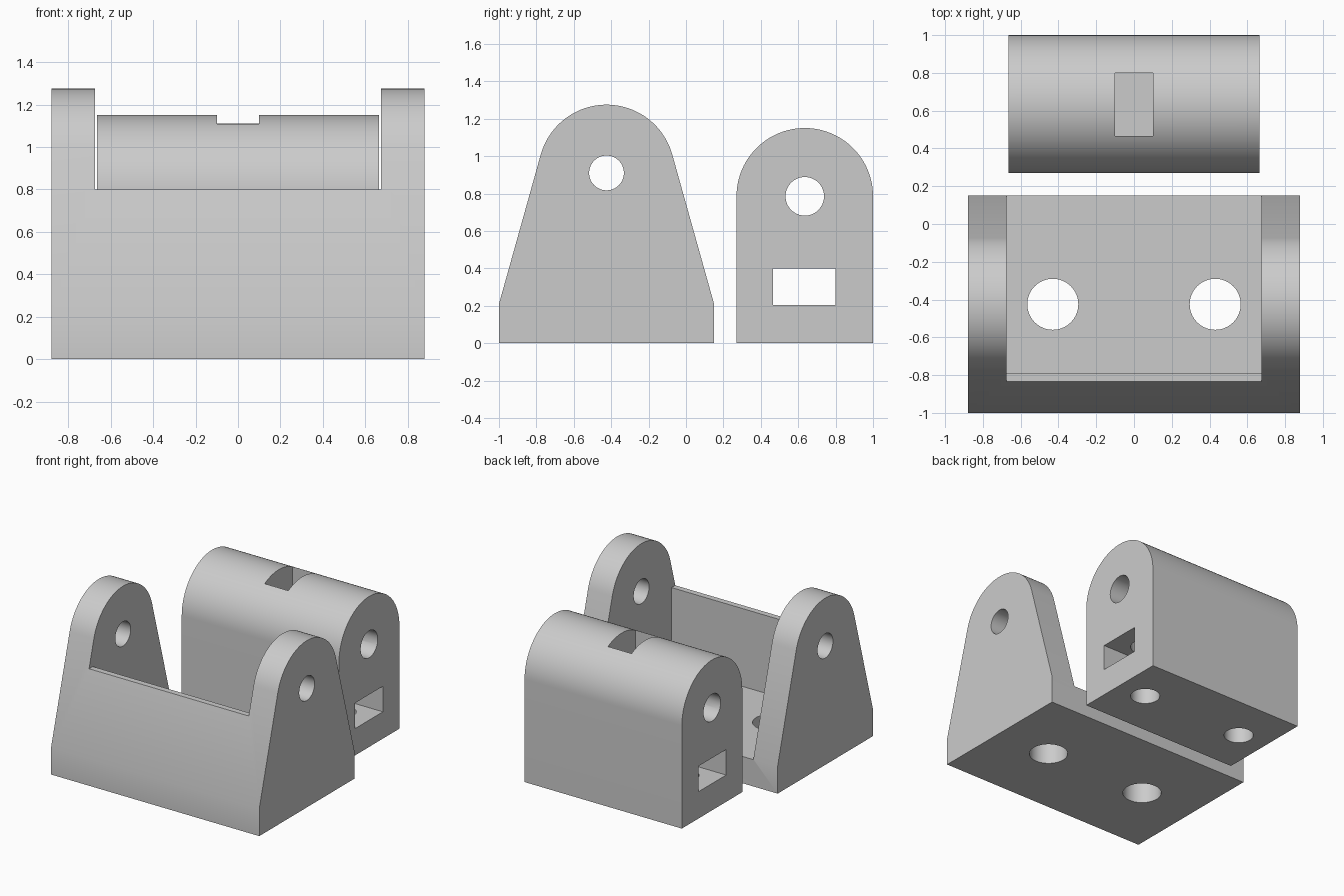
import bpy
import bmesh
from math import pi, sin, cos, atan2, acos, hypot
from mathutils import Matrix

cube = bpy.data.objects.get("Cube")
if cube:
    bpy.data.objects.remove(cube, do_unlink=True)

grey = bpy.data.materials.new("light_grey")
grey.use_nodes = True
colour = (0.6, 0.6, 0.6, 1)
grey.diffuse_color = colour
grey.node_tree.nodes["Principled BSDF"].inputs["Base Color"].default_value = colour


def finish(name, bm):
    bmesh.ops.recalc_face_normals(bm, faces=bm.faces)
    mesh = bpy.data.meshes.new(name)
    bm.to_mesh(mesh)
    bm.free()
    mesh.materials.append(grey)
    obj = bpy.data.objects.new(name, mesh)
    bpy.context.collection.objects.link(obj)
    return obj


def extrude_profile(name, points, half_width):
    """Extrude a (y, z) outline symmetrically along x."""
    bm = bmesh.new()
    face = bm.faces.new([bm.verts.new((-half_width, y, z)) for y, z in points])
    out = bmesh.ops.extrude_face_region(bm, geom=[face])["geom"]
    verts = [g for g in out if isinstance(g, bmesh.types.BMVert)]
    bmesh.ops.translate(bm, verts=verts, vec=(2 * half_width, 0, 0))
    return finish(name, bm)


def box(x, y, z):
    bm = bmesh.new()
    bmesh.ops.create_cube(bm, size=1)
    for v in bm.verts:
        v.co = [lo + (c + 0.5) * (hi - lo) for c, (lo, hi) in zip(v.co, (x, y, z))]
    return finish("box_cutter", bm)


def cylinder(centre, radius, length, axis):
    turn = Matrix.Rotation(pi / 2, 4, 'Y') if axis == 'x' else Matrix()
    bm = bmesh.new()
    bmesh.ops.create_cone(bm, cap_ends=True, segments=64, radius1=radius, radius2=radius,
                          depth=length, matrix=Matrix.Translation(centre) @ turn)
    return finish("round_cutter", bm)


def select(obj):
    bpy.ops.object.select_all(action='DESELECT')
    obj.select_set(True)
    bpy.context.view_layer.objects.active = obj


def cut(obj, cutters):
    for cutter in cutters:
        mod = obj.modifiers.new("cut", 'BOOLEAN')
        mod.operation = 'DIFFERENCE'
        mod.solver = 'EXACT'
        mod.object = cutter
        select(obj)
        bpy.ops.object.modifier_apply(modifier=mod.name)
        bpy.data.objects.remove(cutter, do_unlink=True)
    select(obj)
    bpy.ops.object.shade_smooth_by_angle(angle=pi / 6)


def arch(y, z, radius, half_base, shoulder):
    """Outline with a round top, flanks tangent to it and upright feet."""
    dy, dz = half_base, shoulder - z
    start = atan2(dz, dy) + acos(min(1, radius / hypot(dy, dz)))
    steps = 48
    angles = [start + (pi - 2 * start) * i / steps for i in range(steps + 1)]
    arc = [(y + radius * cos(a), z + radius * sin(a)) for a in angles]
    right = [(y + half_base, 0)]
    left = [(y - half_base, 0)]
    if half_base > radius:
        right.append((y + half_base, shoulder))
        left.insert(0, (y - half_base, shoulder))
    return right + arc + left


# Clevis bracket: two ears, a front wall and a floor
by, bz = -0.425, 0.91
bracket = extrude_profile("clevis_bracket", arch(by, bz, 0.365, 0.575, 0.21), 0.88)
inner = (-0.675, 0.675)
cut(bracket, [
    box(inner, (-0.79, 0.5), (0.205, 2)),
    box(inner, (-1.5, -0.5), (0.8, 2)),
    cylinder((0, by, bz), 0.093, 3, 'x'),
    *[cylinder((s * 0.43, by, 0), 0.135, 1, 'z') for s in (-1, 1)],
])

# Pivot block with pin hole, cross slot, top opening and mounting holes
py, pz = 0.635, 0.785
block = extrude_profile("pivot_block", arch(py, pz, 0.365, 0.365, pz), 0.665)
slot = (0.465, 0.8)
cut(block, [
    cylinder((0, py, pz), 0.103, 3, 'x'),
    box((-1, 1), slot, (0.205, 0.4)),
    box((-0.1, 0.1), slot, (0.205, 2)),
    *[cylinder((s * 0.43, py, 0), 0.103, 2 * pz, 'z') for s in (-1, 1)],
])
